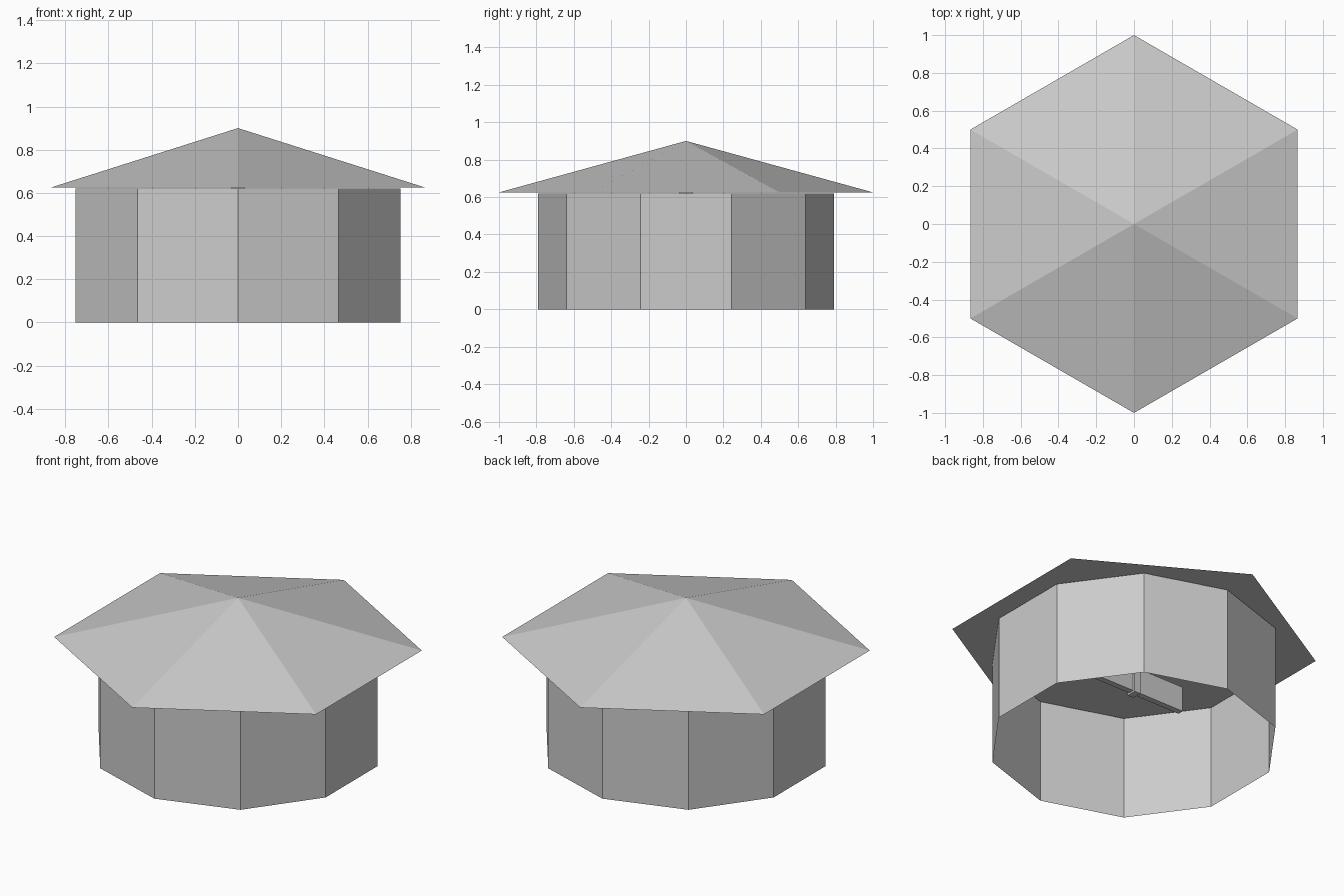
import bpy, bmesh
from math import radians
from mathutils import Matrix

if "Cube" in bpy.data.objects:
    bpy.data.objects.remove(bpy.data.objects["Cube"])


def make_object(name, bm):
    bmesh.ops.recalc_face_normals(bm, faces=bm.faces)
    mesh = bpy.data.meshes.new(name)
    bm.to_mesh(mesh)
    bm.free()
    obj = bpy.data.objects.new(name, mesh)
    bpy.context.collection.objects.link(obj)
    return obj


def cone(name, sides, r_low, r_high, z_low, z_high, caps):
    """Prism or pyramid with a corner pointing to the front."""
    bm = bmesh.new()
    place = Matrix.Translation((0, 0, (z_low + z_high) / 2)) @ Matrix.Rotation(radians(-90), 4, 'Z')
    bmesh.ops.create_cone(bm, cap_ends=caps, segments=sides, radius1=r_low,
                          radius2=r_high, depth=z_high - z_low)
    # put a corner exactly at the front whatever the primitive's start angle
    v = max(bm.verts, key=lambda p: p.co.xy.length).co.xy
    turn = Matrix.Rotation(v.angle_signed((1, 0)) * -1 * -1, 4, 'Z')
    bm.transform(place @ turn)
    bmesh.ops.remove_doubles(bm, verts=bm.verts, dist=1e-4)
    return make_object(name, bm)


def box(name, size, centre):
    bm = bmesh.new()
    bmesh.ops.create_cube(bm, size=1)
    bm.transform(Matrix.Translation(centre) @ Matrix.Diagonal((*size, 1)))
    return make_object(name, bm)


# Open ten-sided wall, single skin
cone("wall", 10, 0.79, 0.79, 0, 0.62, False)

# Six-sided roof with a flat underside
cone("roof", 6, 1.0, 0.0, 0.625, 0.90, True)

# Fitting hanging inside: ceiling plate, post and cross beam
box("ceiling_plate", (0.06, 0.07, 0.01), (0, 0, 0.62))
box("hanging_post", (0.04, 0.06, 0.31), (0, 0, 0.47))
box("cross_beam", (0.66, 0.035, 0.15), (0, 0, 0.40))
